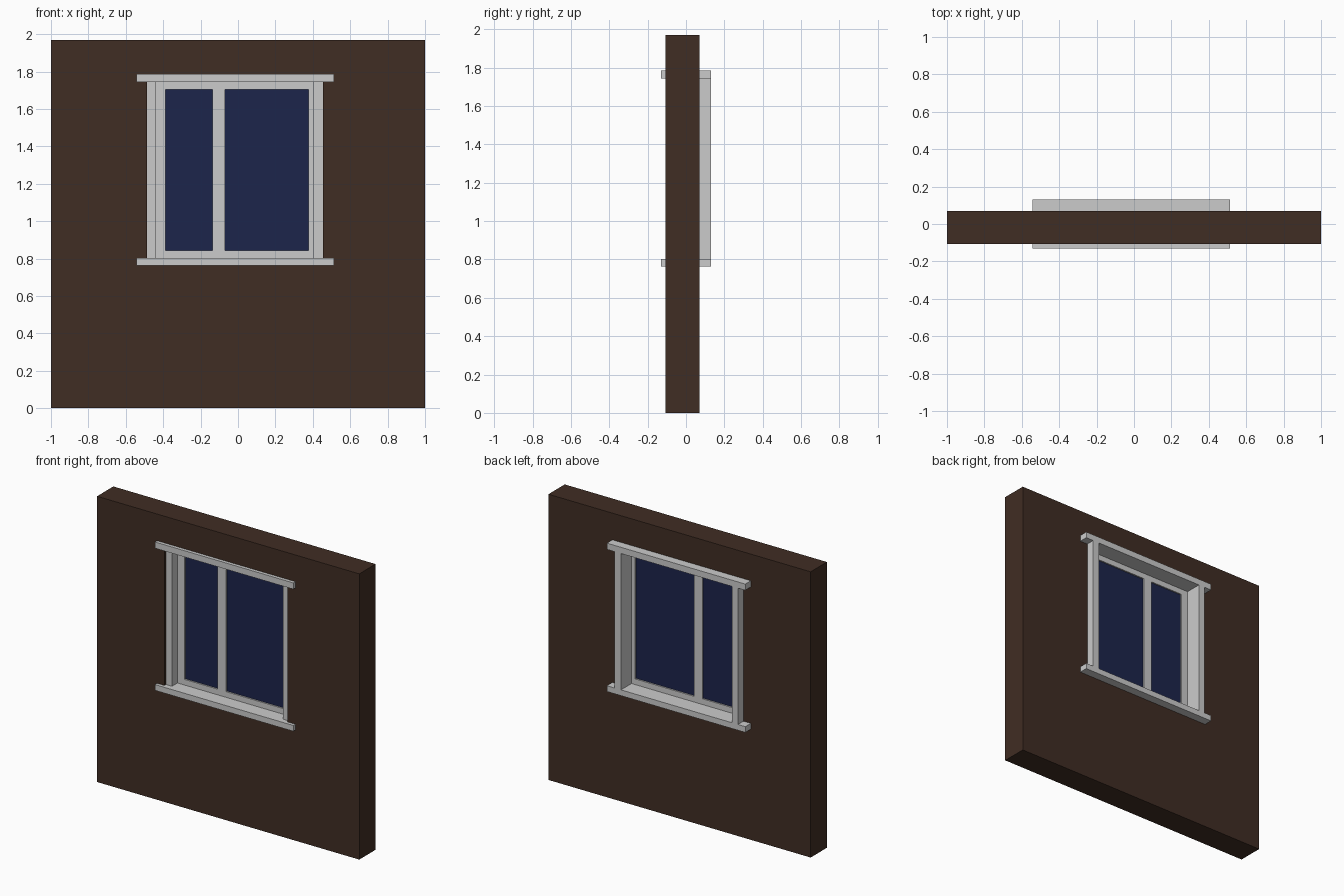
import bpy, bmesh

if "Cube" in bpy.data.objects:
    bpy.data.objects.remove(bpy.data.objects["Cube"])

def material(name, rgb):
    m = bpy.data.materials.new(name)
    m.diffuse_color = (*rgb, 1)
    m.use_nodes = True
    m.node_tree.nodes["Principled BSDF"].inputs["Base Color"].default_value = m.diffuse_color
    return m

def box(name, x, y, z, mat=None):
    """Axis-aligned box from (min, max) ranges."""
    bm = bmesh.new()
    bmesh.ops.create_cube(bm, size=1)
    for v in bm.verts:
        v.co = [r[0] if c < 0 else r[1] for c, r in zip(v.co, (x, y, z))]
    me = bpy.data.meshes.new(name)
    bm.to_mesh(me)
    bm.free()
    ob = bpy.data.objects.new(name, me)
    bpy.context.collection.objects.link(ob)
    if mat:
        me.materials.append(mat)
    return ob

brown = material("wall_brown", (0.051, 0.026, 0.017))
blue = material("glass_blue", (0.012, 0.018, 0.07))

# Main dimensions
X0, X1 = -0.487, 0.454        # opening in the wall
J0, J1 = -0.441, 0.405        # inside faces of the jambs
Z0, Z1 = 0.803, 1.743         # top of sill, underside of header
G0, G1 = 0.842, 1.704         # glass height
DEEP = (-0.13, 0.13)
SASH = (-0.03, 0.015)

# Wall with window opening
wall = box("wall", (-1, 1), (-0.107, 0.07), (0, 1.97), brown)
cutter = box("opening_cutter", (X0, X1), (-0.5, 0.5), (0.782, 1.764))
cutter.hide_render = True
cutter.hide_viewport = True
cut = wall.modifiers.new("opening", 'BOOLEAN')
cut.object = cutter
cut.operation = 'DIFFERENCE'
cut.solver = 'EXACT'

# Header and sill, running through the wall
box("header", (-0.543, 0.513), DEEP, (Z1, 1.786))
box("sill", (-0.543, 0.513), DEEP, (0.763, Z0))

# Side jambs: set back at the front, projecting at the back
for side, x in (("left", (X0, J0)), ("right", (J1, X1))):
    box(side + "_jamb", x, (-0.09, 0.13), (Z0, Z1))

# Sash frame
for name, x in (("left_stile", (J0, -0.388)), ("mullion", (-0.135, -0.07)),
                ("right_stile", (0.377, J1))):
    box(name, x, SASH, (G0, G1))
box("bottom_rail", (J0, J1), SASH, (Z0, G0))
box("top_rail", (J0, J1), SASH, (G1, Z1))

# Glass panes
for side, x in (("left", (-0.388, -0.135)), ("right", (-0.07, 0.377))):
    box(side + "_pane", x, (-0.02, 0.005), (G0, G1), blue)
